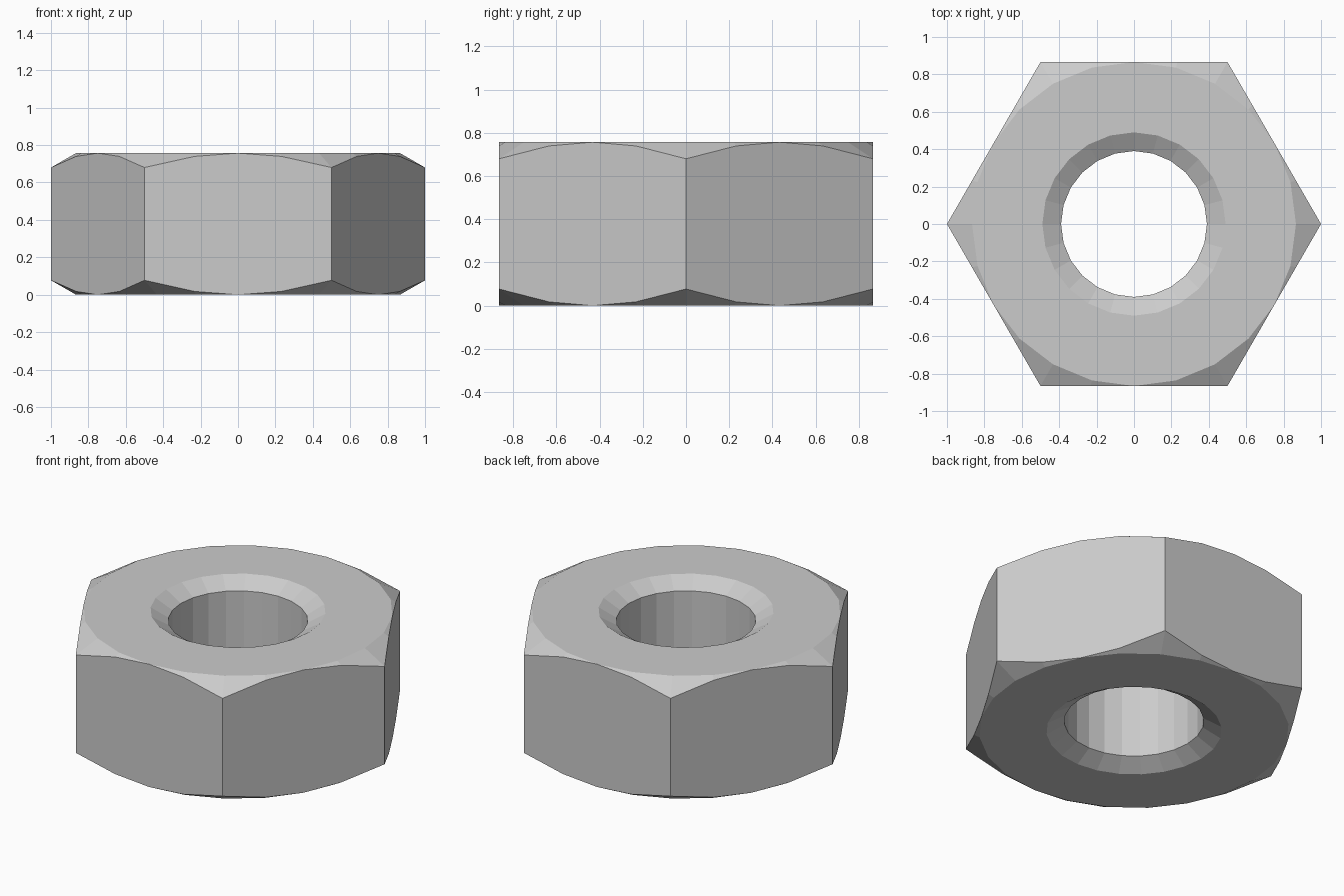
import bpy, bmesh
from math import cos, sin, pi

if "Cube" in bpy.data.objects:
    bpy.data.objects.remove(bpy.data.objects["Cube"])

N = 24            # sides around
H = 0.757         # nut height
FLAT = cos(pi / 6)  # centre-to-flat distance
HOLE, SINK, SINK_DEPTH = 0.39, 0.49, 0.06
SLOPE = 0.077 / (1 - FLAT)  # corner chamfer slope


def column(i):
    """Closed radial profile (radius, height) at step i."""
    a = 2 * pi * i / N
    off = (a % (pi / 3)) - pi / 6       # angle from the middle of the flat
    r = FLAT / cos(off)                 # hexagon radius in this direction
    drop = (r - FLAT) * SLOPE           # outer cone chamfer
    return a, [(HOLE, SINK_DEPTH), (SINK, 0), (FLAT, 0), (r, drop),
               (r, H - drop), (FLAT, H), (SINK, H), (HOLE, H - SINK_DEPTH)]


bm = bmesh.new()
rings = []
for i in range(N):
    a, profile = column(i)
    rings.append([bm.verts.new((r * cos(a), r * sin(a), z)) for r, z in profile])

# Skin neighbouring profiles all the way round
for i in range(N):
    p, q = rings[i], rings[(i + 1) % N]
    for k in range(len(p)):
        m = (k + 1) % len(p)
        bm.faces.new((p[k], q[k], q[m], p[m]))

# Chamfer vanishes at the middle of each flat
bmesh.ops.remove_doubles(bm, verts=bm.verts, dist=1e-4)
bmesh.ops.recalc_face_normals(bm, faces=bm.faces)

mesh = bpy.data.meshes.new("hex_nut")
bm.to_mesh(mesh)
bm.free()
nut = bpy.data.objects.new("hex_nut", mesh)
bpy.context.collection.objects.link(nut)
